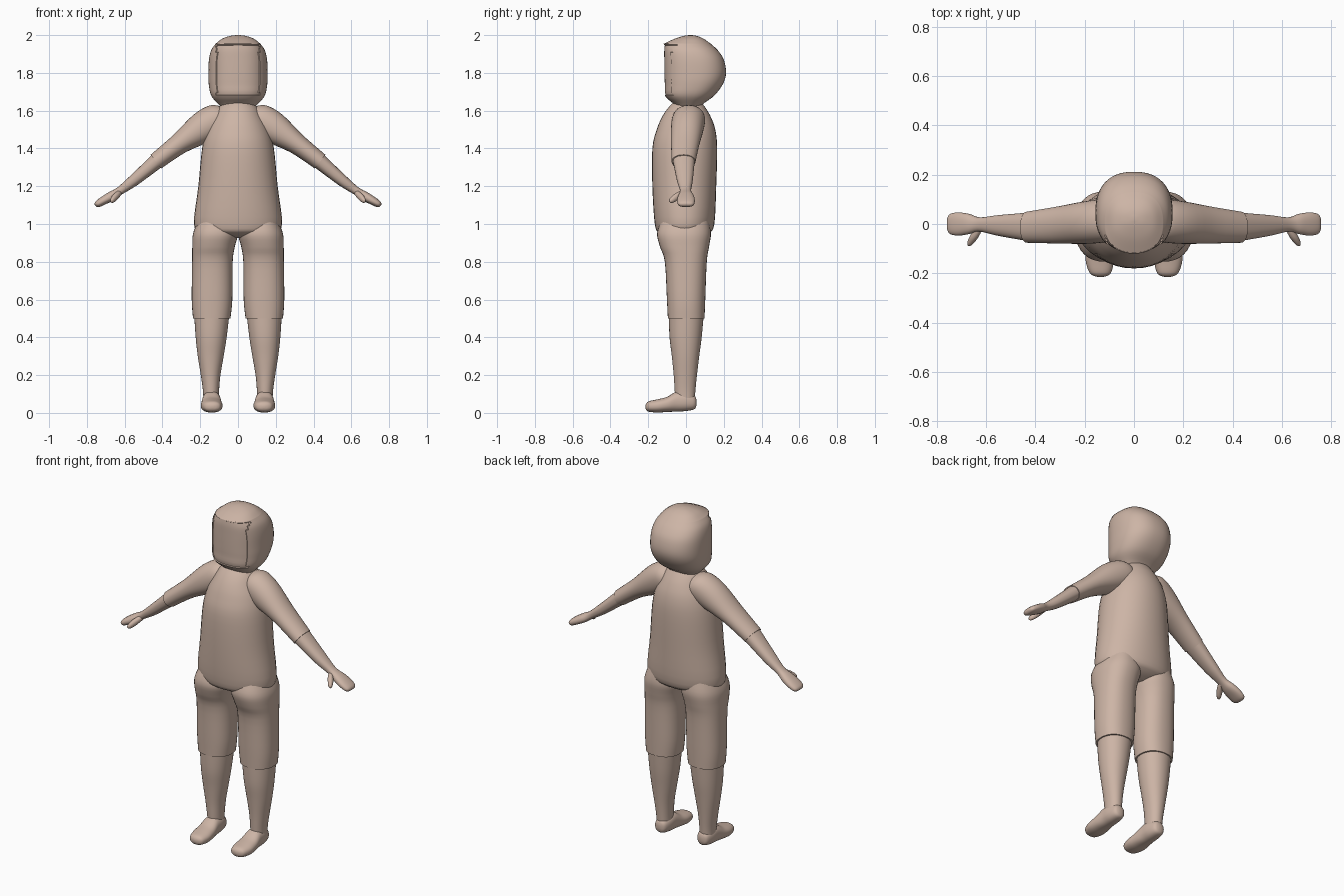
import bpy, bmesh, math
from mathutils import Vector

suit = bpy.data.materials.new("tan suit")
suit.diffuse_color = (0.61, 0.46, 0.38, 1)

X, Y, Z = Vector((1, 0, 0)), Vector((0, 1, 0)), Vector((0, 0, 1))
ARM_UP = Vector((0.6, 0, 0.8))      # across the sloping arm


def spline(rings, steps):
    """Smooth the ring list with a Catmull-Rom curve."""
    p = [rings[0]] + rings + [rings[-1]]
    out = []
    for i in range(1, len(p) - 2):
        for s in range(steps):
            t = s / steps
            out.append([0.5 * (2 * b + (c - a) * t + (2 * a - 5 * b + 4 * c - d) * t * t
                               + (3 * b - a - 3 * c + d) * t ** 3)
                        for a, b, c, d in zip(*p[i - 1:i + 3])])
    return out + [list(rings[-1])]


def loft(name, rings, u, v, power=2.1, steps=4, seg=36, mirror=False, edit=None):
    """Rings are (x, y, z, half size along u, half size along v)."""
    bm = bmesh.new()
    loops = []
    for cx, cy, cz, a, b in spline(rings, steps):
        loop = []
        for k in range(seg):
            t = 2 * math.pi * k / seg
            c, s = math.cos(t), math.sin(t)
            pu = math.copysign(abs(c) ** (2 / power), c) * a
            pv = math.copysign(abs(s) ** (2 / power), s) * b
            loop.append(bm.verts.new(Vector((cx, cy, cz)) + u * pu + v * pv))
        loops.append(loop)
    for l0, l1 in zip(loops, loops[1:]):
        for k in range(seg):
            n = (k + 1) % seg
            bm.faces.new((l0[k], l0[n], l1[n], l1[k]))
    bm.faces.new(loops[0])
    bm.faces.new(loops[-1])
    bmesh.ops.remove_doubles(bm, verts=bm.verts, dist=0.0003)
    bmesh.ops.recalc_face_normals(bm, faces=bm.faces)
    if edit:
        edit(bm)
    me = bpy.data.meshes.new(name)
    bm.to_mesh(me)
    bm.free()
    me.materials.append(suit)
    ob = bpy.data.objects.new(name, me)
    bpy.context.collection.objects.link(ob)
    bpy.ops.object.select_all(action='DESELECT')
    ob.select_set(True)
    bpy.context.view_layer.objects.active = ob
    bpy.ops.object.shade_smooth_by_angle(angle=math.radians(48))
    if mirror:
        ob.modifiers.new("mirror", 'MIRROR')
    return ob


def level(z, x0, x1, y0, y1):
    """Horizontal ring from its extents."""
    return ((x0 + x1) / 2, (y0 + y1) / 2, z, (x1 - x0) / 2, (y1 - y0) / 2)


def even(z, r, y0, y1):
    return level(z, -r, r, y0, y1)


def cut_visor(bm):
    # recessed window on the front of the helmet
    faces = []
    for f in bm.faces:
        c = f.calc_center_median()
        if abs(c.x) < 0.115 and c.y < -0.03 and 1.685 < c.z < 1.952:
            faces.append(f)
    bmesh.ops.inset_region(bm, faces=faces, thickness=0.002, depth=-0.005)


# helmet
loft("helmet", [
    even(1.60, 0.07, -0.04, 0.06), even(1.635, 0.105, -0.065, 0.09),
    even(1.68, 0.142, -0.112, 0.15), even(1.74, 0.155, -0.117, 0.195),
    even(1.80, 0.157, -0.119, 0.212), even(1.87, 0.154, -0.12, 0.2),
    even(1.92, 0.142, -0.12, 0.168), even(1.955, 0.118, -0.116, 0.13),
    even(1.955, 0.118, -0.116, 0.13), even(1.98, 0.085, -0.062, 0.095),
    even(1.995, 0.045, -0.015, 0.06), even(2.0, 0.008, 0.015, 0.03)],
    X, Y, power=2.35, seg=48, edit=cut_visor)

# torso
loft("torso", [
    even(0.925, 0.08, -0.07, 0.06), even(0.95, 0.19, -0.14, 0.12),
    even(1.0, 0.233, -0.165, 0.15), even(1.2, 0.21, -0.178, 0.16),
    even(1.4, 0.19, -0.178, 0.165), even(1.5, 0.165, -0.155, 0.155),
    even(1.57, 0.13, -0.125, 0.13), even(1.62, 0.10, -0.09, 0.10),
    even(1.66, 0.06, -0.05, 0.07)], X, Y)

# trouser legs
loft("thigh", [
    level(1.02, 0.02, 0.21, -0.13, 0.12), level(0.95, 0.0, 0.238, -0.153, 0.132),
    level(0.88, 0.017, 0.242, -0.138, 0.122), level(0.8, 0.028, 0.243, -0.112, 0.11),
    level(0.6, 0.03, 0.245, -0.101, 0.102), level(0.5, 0.04, 0.238, -0.096, 0.098)],
    X, Y, power=2.3, mirror=True)

# boot shafts
loft("lower_leg", [
    level(0.52, 0.046, 0.232, -0.091, 0.094), level(0.4, 0.06, 0.224, -0.087, 0.083),
    level(0.3, 0.076, 0.213, -0.075, 0.07), level(0.2, 0.093, 0.197, -0.065, 0.058),
    level(0.12, 0.1, 0.186, -0.06, 0.05), level(0.05, 0.102, 0.182, -0.055, 0.045)],
    X, Y, mirror=True)

# feet, heel to toe
loft("foot", [
    (0.14, 0.056, 0.055, 0.01, 0.012), (0.14, 0.045, 0.056, 0.033, 0.036),
    (0.14, 0.0, 0.06, 0.046, 0.05), (0.14, -0.05, 0.06, 0.049, 0.053),
    (0.14, -0.10, 0.045, 0.055, 0.04), (0.139, -0.15, 0.037, 0.057, 0.035),
    (0.137, -0.195, 0.034, 0.045, 0.028), (0.136, -0.21, 0.033, 0.028, 0.018),
    (0.136, -0.215, 0.033, 0.008, 0.006)], X, Z, power=2.3, mirror=True)

# sleeves
loft("upper_arm", [
    (0.05, 0.015, 1.575, 0.06, 0.06), (0.10, 0.015, 1.56, 0.085, 0.084),
    (0.185, 0.007, 1.51, 0.087, 0.085), (0.31, -0.004, 1.425, 0.075, 0.056),
    (0.435, -0.013, 1.33, 0.063, 0.046)], Y, ARM_UP, mirror=True)

# forearm running into the mitten hand
loft("forearm_and_hand", [
    (0.42, -0.012, 1.342, 0.059, 0.042), (0.55, -0.006, 1.232, 0.042, 0.031),
    (0.625, -0.002, 1.176, 0.029, 0.022), (0.67, 0.0, 1.148, 0.041, 0.025),
    (0.71, 0.0, 1.125, 0.047, 0.023), (0.74, 0.0, 1.107, 0.043, 0.019),
    (0.752, 0.0, 1.1, 0.032, 0.012), (0.756, 0.0, 1.098, 0.015, 0.004)],
    Y, ARM_UP, power=2.3, mirror=True)

# thumbs
loft("thumb", [
    (0.625, -0.01, 1.168, 0.014, 0.014), (0.645, -0.045, 1.148, 0.018, 0.018),
    (0.66, -0.07, 1.13, 0.015, 0.016), (0.667, -0.084, 1.121, 0.009, 0.01),
    (0.669, -0.088, 1.119, 0.002, 0.002)], X, Vector((0, -0.45, 0.9)), seg=16, mirror=True)
